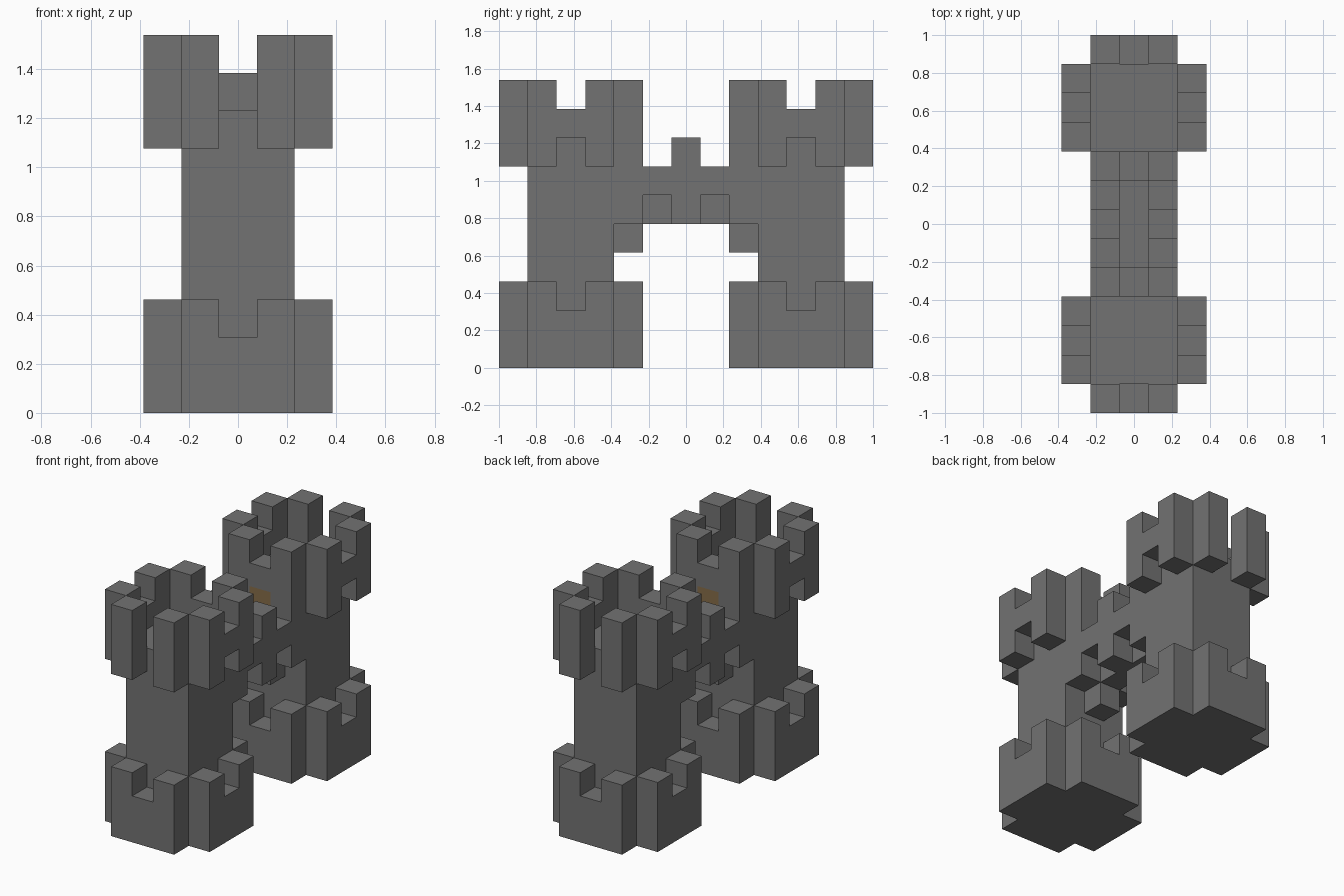
import bpy
import bmesh
from math import pi
from mathutils import Matrix, Vector

cube = bpy.data.objects.get("Cube")
if cube:
    bpy.data.objects.remove(cube, do_unlink=True)

U = 2 / 13  # edge of one building block


def make_material(name, colour):
    mat = bpy.data.materials.new(name)
    mat.use_nodes = True
    mat.diffuse_color = colour
    mat.node_tree.nodes["Principled BSDF"].inputs["Base Color"].default_value = colour
    return mat


stone = make_material("grey stone", (0.17, 0.17, 0.17, 1))
wood = make_material("brown wood", (0.235, 0.15, 0.066, 1))


def extrude(name, profile, near, far, turn=0, centre=0, mat=stone):
    """Extrude an (across, height) profile along y, turn it about z, move it along y."""
    bm = bmesh.new()
    face = bm.faces.new([bm.verts.new((a, near, z)) for a, z in profile])
    moved = bmesh.ops.extrude_face_region(bm, geom=[face])["geom"]
    bmesh.ops.translate(bm, vec=(0, far - near, 0),
                        verts=[v for v in moved if isinstance(v, bmesh.types.BMVert)])
    bmesh.ops.recalc_face_normals(bm, faces=bm.faces)
    place = Matrix.Translation(Vector((0, centre, 0))) @ Matrix.Rotation(turn, 4, "Z")
    bm.transform(Matrix.Scale(U, 4) @ place)
    mesh = bpy.data.meshes.new(name)
    bm.to_mesh(mesh)
    bm.free()
    mesh.materials.append(mat)
    obj = bpy.data.objects.new(name, mesh)
    bpy.context.collection.objects.link(obj)
    return obj


def rect(a0, a1, z0, z1):
    return [(a0, z0), (a1, z0), (a1, z1), (a0, z1)]


def symmetric(half):
    return half + [(-a, z) for a, z in reversed(half)]


# Notched outlines of the skirt and the battlement
skirt = symmetric([(1.5, 0), (1.5, 3), (0.5, 3), (0.5, 2)])
battlement = symmetric([(0.5, 8), (0.5, 7), (1.5, 7), (1.5, 10), (0.5, 10), (0.5, 9)])

for label, side in (("front", -1), ("back", 1)):
    mid = 4 * side
    # Tower shaft
    extrude(label + "_tower_shaft", rect(-1.5, 1.5, 0, 8), -1.5, 1.5, centre=mid)
    # Four skirt walls, three battlement walls and the gate posts facing the bridge
    for i in range(4):
        turn = i * pi / 2
        extrude(f"{label}_skirt_{i}", skirt, 1.5, 2.5, turn, mid)
        if i == 1 + side:
            for j, a in enumerate((-1.5, 0.5)):
                extrude(f"{label}_gate_post_{j}", rect(a, a + 1, 7, 10),
                        1.5, 2.5, turn + pi, mid)
        else:
            extrude(f"{label}_battlement_{i}", battlement, 1.5, 2.5, turn + pi, mid)
    # Wooden door block and bracket under the bridge end
    inner, outer = sorted((1.5 * side, 2.5 * side))
    extrude(label + "_door", rect(-0.5, 0.5, 6, 8), inner, outer, mat=wood)
    extrude(label + "_bridge_bracket", rect(-0.5, 0.5, 4, 5), inner, outer)

# Bridge walkway
extrude("bridge_walkway", rect(-0.5, 0.5, 5, 6), -2.5, 2.5)

# Bridge parapets with a middle merlon and notches below
parapet = symmetric([(0.5, 5), (0.5, 6), (1.5, 6), (1.5, 5), (2.5, 5),
                     (2.5, 7), (0.5, 7), (0.5, 8)])
for label, turn in (("left", -pi / 2), ("right", pi / 2)):
    extrude(label + "_bridge_parapet", parapet, 0.5, 1.5, turn)
